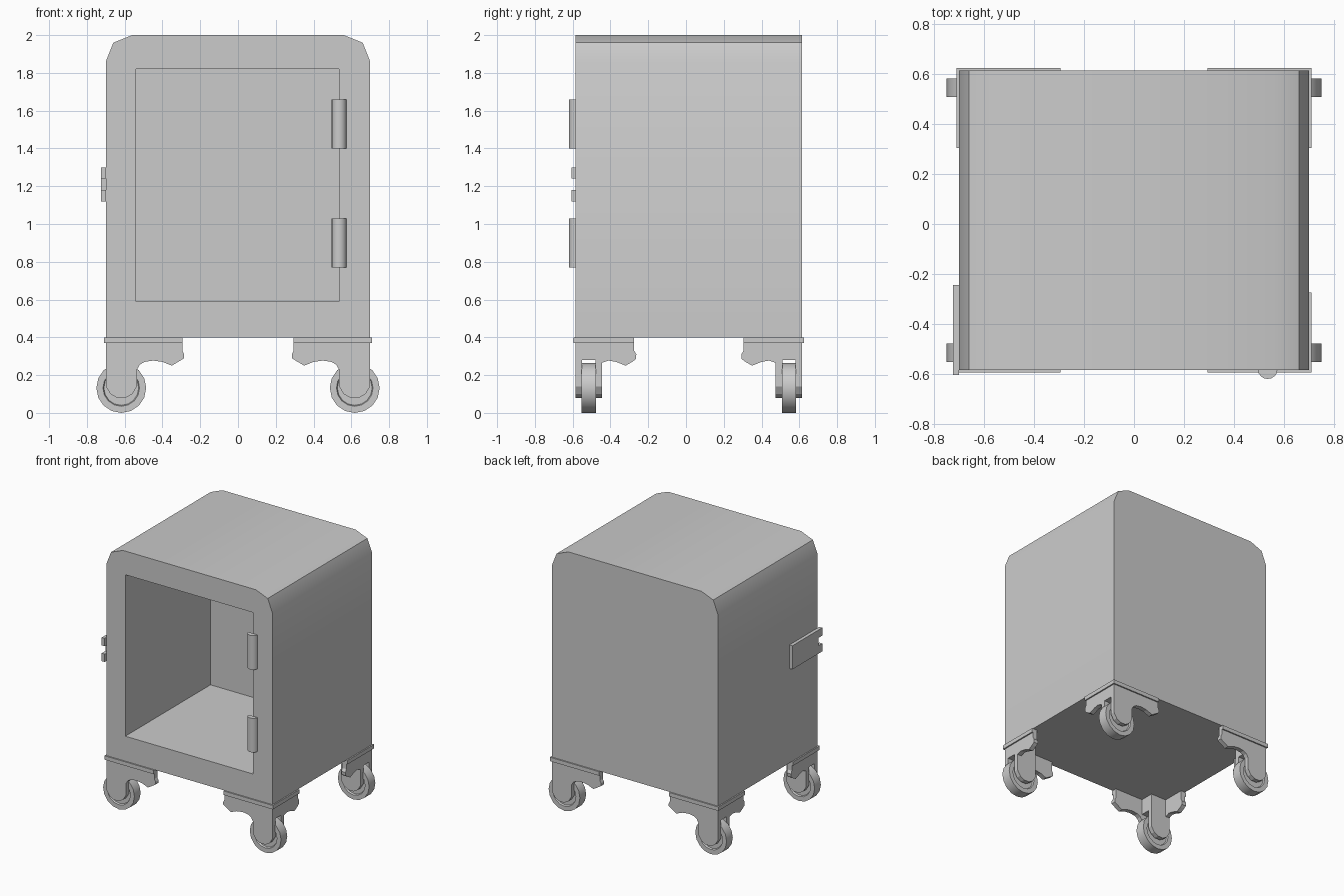
import bpy, bmesh, math
from mathutils import Vector, Matrix

if "Cube" in bpy.data.objects:
    bpy.data.objects.remove(bpy.data.objects["Cube"])

CY = 0.015              # centre of the body in y
HX, HY = 0.70, 0.60     # half width and half depth of the body


def finish(name, bm):
    bmesh.ops.recalc_face_normals(bm, faces=bm.faces)
    me = bpy.data.meshes.new(name)
    bm.to_mesh(me)
    bm.free()
    ob = bpy.data.objects.new(name, me)
    bpy.context.collection.objects.link(ob)
    return ob


def prism(name, pts, vec):
    """Extrude a flat outline of 3D points along vec."""
    bm = bmesh.new()
    f = bm.faces.new([bm.verts.new(p) for p in pts])
    geo = bmesh.ops.extrude_face_region(bm, geom=[f])["geom"]
    bmesh.ops.translate(bm, vec=Vector(vec),
                        verts=[v for v in geo if isinstance(v, bmesh.types.BMVert)])
    return finish(name, bm)


def activate(ob):
    bpy.ops.object.select_all(action='DESELECT')
    ob.select_set(True)
    bpy.context.view_layer.objects.active = ob


def smooth(ob):
    activate(ob)
    bpy.ops.object.shade_smooth_by_angle(angle=math.radians(30))


# cabinet body with rounded top corners
half = [(0.70, 0.40), (0.70, 1.86), (0.66, 1.96), (0.56, 2.0)]
outline = half + [(-x, z) for x, z in reversed(half)]
body = prism("cabinet_body", [(x, CY - HY, z) for x, z in outline], (0, 2 * HY, 0))

# hollow interior
cutter = prism("interior_cutter", [(-0.54, -0.8, 0.59), (0.535, -0.8, 0.59),
                                   (0.535, -0.8, 1.82), (-0.54, -0.8, 1.82)], (0, 1.24, 0))
cutter.hide_render = True
mod = body.modifiers.new("interior", 'BOOLEAN')
mod.object = cutter
mod.operation = 'DIFFERENCE'
mod.solver = 'EXACT'
activate(body)
bpy.ops.object.modifier_apply(modifier=mod.name)
bpy.data.objects.remove(cutter)
smooth(body)

# door hinges, half-round barrels on the front frame
for label, z0 in (("upper", 1.40), ("lower", 0.77)):
    arc = [(0.535 - 0.039 * math.cos(math.pi * i / 8),
            -0.583 - 0.037 * math.sin(math.pi * i / 8), z0) for i in range(9)]
    smooth(prism(label + "_hinge", arc, (0, 0, 0.26)))

# latch plate with forked front end
latch = [(-0.245, 1.12), (-0.605, 1.12), (-0.605, 1.18), (-0.56, 1.18),
         (-0.56, 1.24), (-0.605, 1.24), (-0.605, 1.30), (-0.245, 1.30)]
prism("latch_plate", [(-0.70, y, z) for y, z in latch], (-0.025, 0, 0))

# foot outlines: (distance inward from the corner, height)
front_outline = [(0, 0.40), (0, 0.14), (0.025, 0.10), (0.06, 0.08), (0.105, 0.08),
                 (0.14, 0.10), (0.165, 0.14), (0.165, 0.23), (0.18, 0.255),
                 (0.205, 0.27), (0.25, 0.277), (0.30, 0.27), (0.35, 0.25),
                 (0.40, 0.28), (0.415, 0.29), (0.415, 0.31), (0.405, 0.33), (0.405, 0.40)]
side_outline = [(0, 0.40), (0, 0.28), (0.14, 0.28), (0.14, 0.265), (0.175, 0.277),
                (0.215, 0.27), (0.265, 0.25), (0.30, 0.27), (0.32, 0.285),
                (0.322, 0.31), (0.31, 0.33), (0.31, 0.40)]
leg_outline = [(0, 0.40)] + front_outline[1:7] + [(0.165, 0.40)]
T = 0.035               # plate thickness


def foot(tag, sx, sy):
    def pos(u, v, z):   # u, v measured inward from the corner
        return (sx * (HX - u), CY + sy * (HY - v), z)

    # ornamental bracket plates and inner fork leg
    prism(tag + "_bracket_front", [pos(u, 0, z) for u, z in front_outline], (0, -sy * T, 0))
    prism(tag + "_bracket_side", [pos(0, v, z) for v, z in side_outline], (-sx * T, 0, 0))
    prism(tag + "_fork_leg", [pos(u, 0.105, z) for u, z in leg_outline], (0, -sy * T, 0))
    prism(tag + "_fork_bridge", [pos(u, v, 0.28) for u, v in
                                 ((0.01, 0.01), (0.165, 0.01), (0.165, 0.14), (0.01, 0.14))],
          (0, 0, 0.12))

    # raised trim band around the corner
    e = -0.01
    band = [(e, e), (0.405, e), (0.405, 0.03), (0.03, 0.03), (0.03, 0.31), (e, 0.31)]
    prism(tag + "_trim", [pos(u, v, 0.37) for u, v in band], (0, 0, 0.03))

    # caster wheel with recessed hub
    bm = bmesh.new()
    bmesh.ops.create_cone(bm, cap_ends=True, segments=16, radius1=0.132,
                          radius2=0.132, depth=0.075)
    for cap in [f for f in bm.faces if len(f.verts) > 4]:
        bmesh.ops.inset_region(bm, faces=[cap], thickness=0.035, depth=0)
        bmesh.ops.inset_region(bm, faces=[cap], thickness=0.005, depth=-0.012)
    bm.transform(Matrix.Translation(pos(0.082, 0.07, 0.132)) @ Matrix.Rotation(math.pi / 2, 4, 'X'))
    smooth(finish(tag + "_wheel", bm))


for sx, side in ((-1, "left"), (1, "right")):
    for sy, end in ((-1, "front"), (1, "back")):
        foot(end + "_" + side, sx, sy)
